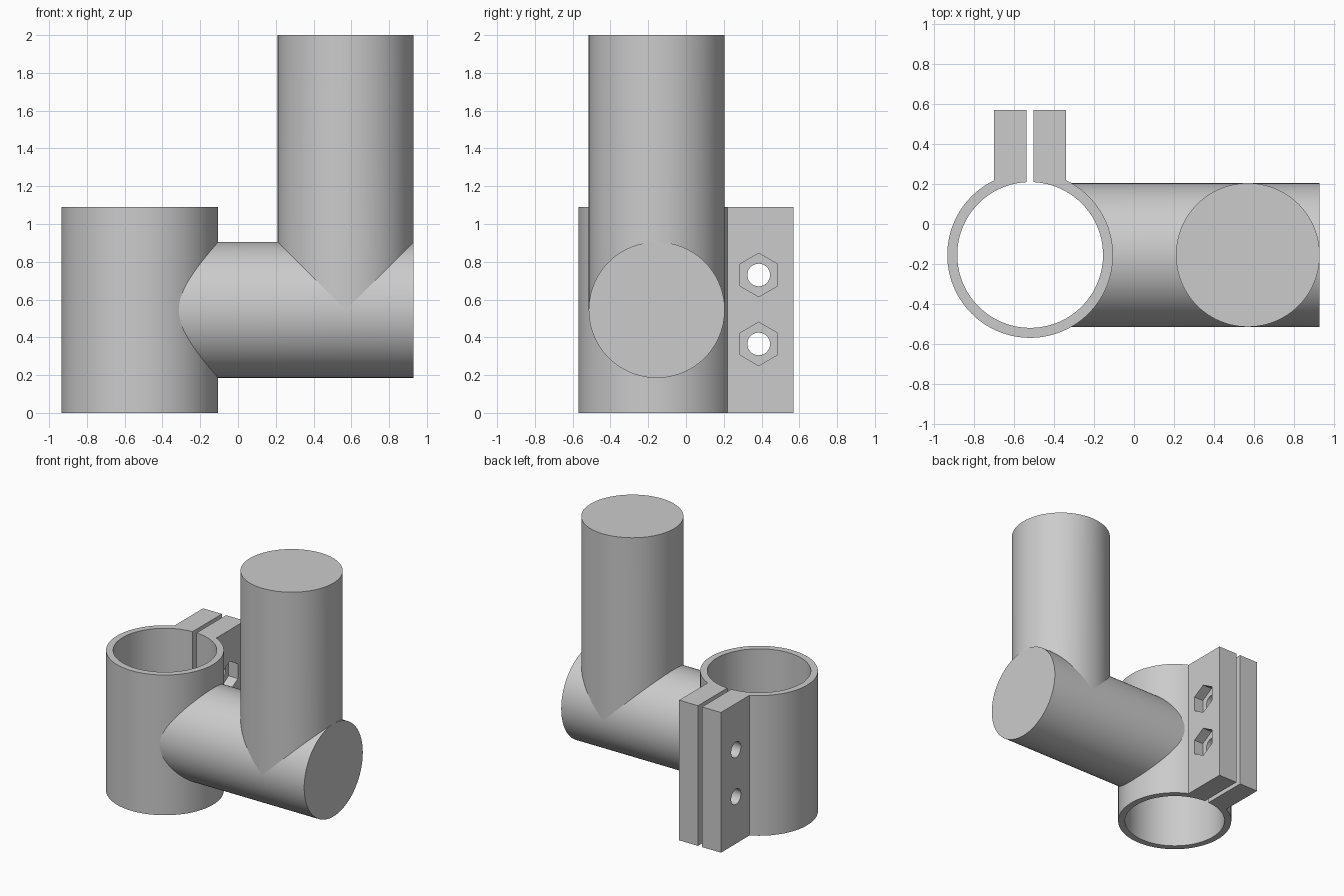
import bpy, bmesh
from math import sin, cos, asin, sqrt, pi, radians
from mathutils import Matrix

cube = bpy.data.objects.get("Cube")
if cube:
    bpy.data.objects.remove(cube)

SEGS = 96
CX, CY = -0.52, -0.155          # clamp axis
OUTER, INNER, CLAMP_H = 0.415, 0.365, 1.09
ROD, AXIS_Z, POST_X, END_X = 0.36, 0.545, 0.57, 0.93
SLIT, TAB, TAB_Y = 0.0175, 0.18, 0.57

grey = bpy.data.materials.new("plain grey")
grey.use_nodes = True
colour = (0.6, 0.6, 0.6, 1)
grey.diffuse_color = colour
grey.node_tree.nodes["Principled BSDF"].inputs["Base Color"].default_value = colour


def make(name, bm):
    bmesh.ops.recalc_face_normals(bm, faces=bm.faces)
    mesh = bpy.data.meshes.new(name)
    bm.to_mesh(mesh)
    bm.free()
    mesh.materials.append(grey)
    obj = bpy.data.objects.new(name, mesh)
    bpy.context.collection.objects.link(obj)
    return obj


def smooth(obj):
    bpy.ops.object.select_all(action='DESELECT')
    obj.select_set(True)
    bpy.context.view_layer.objects.active = obj
    bpy.ops.object.shade_smooth_by_angle(angle=radians(30))


def arc(radius, half_width):
    """Arc around the clamp, open by half_width on both sides of +y."""
    gap = asin(half_width / radius)
    angles = [gap + (2 * pi - 2 * gap) * i / SEGS for i in range(SEGS + 1)]
    return [(CX + radius * sin(a), CY + radius * cos(a)) for a in angles]


def rod(name, base, top, fit):
    """Round bar whose lower end is trimmed to the surface it meets."""
    bm = bmesh.new()
    rim_low, rim_top = [], []
    for i in range(SEGS):
        a = 2 * pi * i / SEGS
        rim_low.append(bm.verts.new(base(a, fit(ROD * sin(a)))))
        rim_top.append(bm.verts.new(base(a, top)))
    for i in range(SEGS):
        j = (i + 1) % SEGS
        bm.faces.new((rim_low[i], rim_low[j], rim_top[j], rim_top[i]))
    bm.faces.new(rim_top)
    obj = make(name, bm)
    smooth(obj)
    return obj


# Split clamp with two ears, extruded from one closed profile
right_x, left_x = CX + TAB, CX - TAB
outline = arc(OUTER, TAB)
outline += [(left_x, TAB_Y), (CX - SLIT, TAB_Y)]
outline += list(reversed(arc(INNER, SLIT)))
outline += [(CX + SLIT, TAB_Y), (right_x, TAB_Y)]
bm = bmesh.new()
face = bm.faces.new([bm.verts.new((x, y, 0)) for x, y in outline])
up = bmesh.ops.extrude_face_region(bm, geom=[face])["geom"]
bmesh.ops.translate(bm, vec=(0, 0, CLAMP_H),
                    verts=[v for v in up if isinstance(v, bmesh.types.BMVert)])
clamp = make("split_clamp", bm)


# Bolt holes through both ears, with hexagonal nut pockets on one side
def cutter(name, sides, radius, x, length, z):
    bm = bmesh.new()
    bmesh.ops.create_cone(bm, cap_ends=True, segments=sides, radius1=radius,
                          radius2=radius, depth=length)
    bmesh.ops.transform(bm, verts=bm.verts, matrix=Matrix.Translation((x, 0.385, z))
                        @ Matrix.Rotation(pi / 2, 4, 'Y') @ Matrix.Rotation(0, 4, 'Z'))
    # keep a corner of the hexagon pointing up
    ys = [v.co.z - z for v in bm.verts]
    if sides == 6 and max(ys) < radius * 0.95:
        bmesh.ops.rotate(bm, verts=bm.verts, cent=(x, 0.385, z),
                         matrix=Matrix.Rotation(pi / 6, 3, 'X'))
    obj = make(name, bm)
    obj.hide_render = True
    return obj


cutters = []
for z in (0.365, 0.73):
    cutters.append(cutter("bolt_hole_cutter", 32, 0.06, CX, 0.6, z))
    cutters.append(cutter("nut_pocket_cutter", 6, 0.115, right_x, 0.16, z))
for c in cutters:
    mod = clamp.modifiers.new("cut", 'BOOLEAN')
    mod.operation, mod.solver, mod.object = 'DIFFERENCE', 'EXACT', c
    bpy.context.view_layer.objects.active = clamp
    bpy.ops.object.modifier_apply(modifier=mod.name)
for c in cutters:
    bpy.data.objects.remove(c)
smooth(clamp)

# Horizontal arm, trimmed to the clamp wall
rod("horizontal_arm",
    lambda a, x: (x, CY + ROD * sin(a), AXIS_Z + ROD * cos(a)), END_X,
    lambda y: CX + sqrt(OUTER ** 2 - y ** 2) - 0.01)

# Upright post, saddled onto the arm
rod("upright_post",
    lambda a, z: (POST_X + ROD * cos(a), CY + ROD * sin(a), z), 2.0,
    lambda y: AXIS_Z + sqrt(max(0, ROD ** 2 - y ** 2)) - 0.003)
